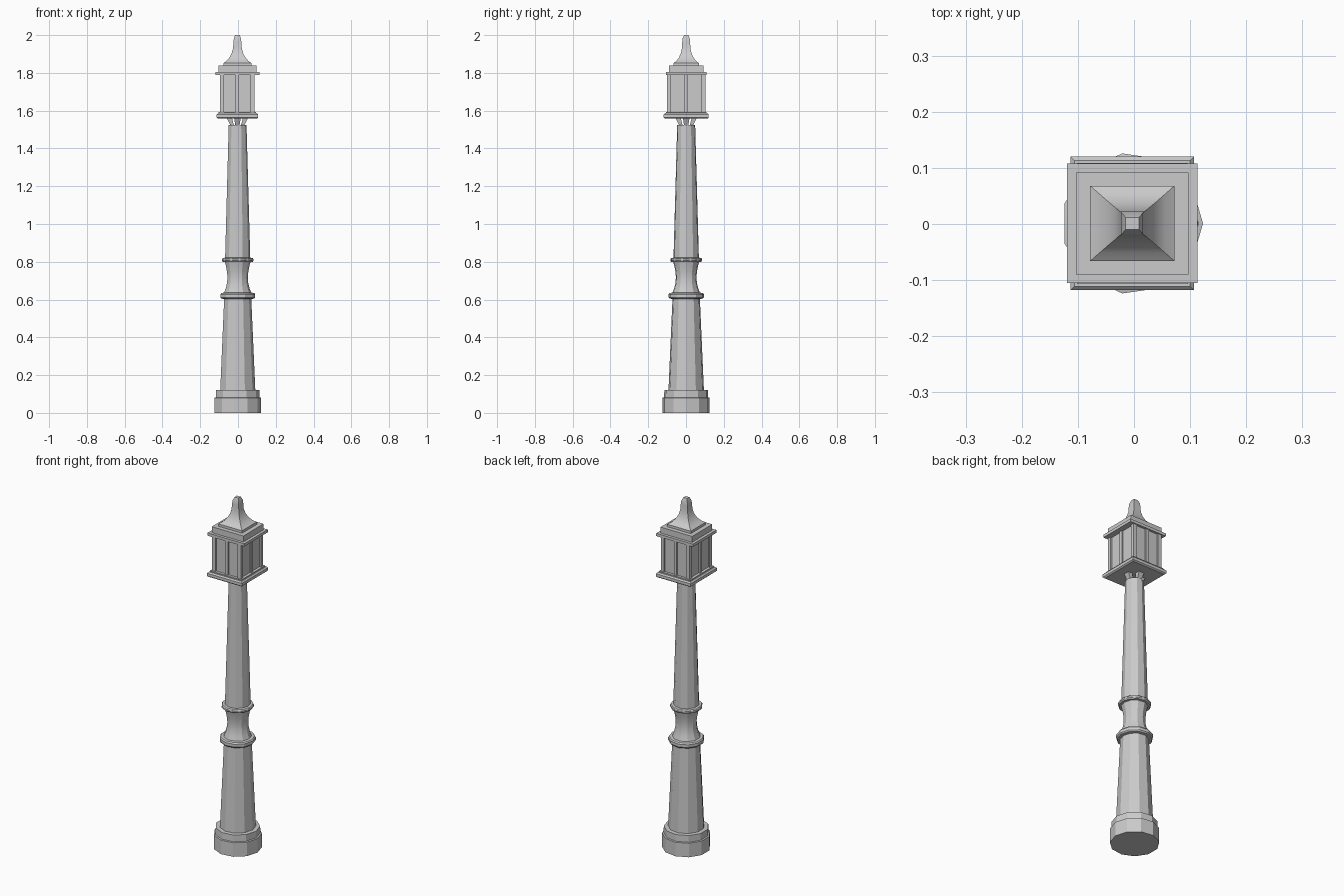
import bpy, bmesh, math

if "Cube" in bpy.data.objects:
    bpy.data.objects.remove(bpy.data.objects["Cube"])

CX, CY = -0.003, 0.001   # axis of the post


def finish(name, bm, smooth=28):
    bmesh.ops.recalc_face_normals(bm, faces=bm.faces)
    me = bpy.data.meshes.new(name)
    bm.to_mesh(me)
    bm.free()
    ob = bpy.data.objects.new(name, me)
    bpy.context.collection.objects.link(ob)
    ob.location = (CX, CY, 0)
    bpy.ops.object.select_all(action='DESELECT')
    ob.select_set(True)
    bpy.context.view_layer.objects.active = ob
    bpy.ops.object.shade_smooth_by_angle(angle=math.radians(smooth))
    return ob


def loft(name, rings, smooth=28):
    """Skin a stack of equal-length point rings and cap both ends."""
    bm = bmesh.new()
    loops = [[bm.verts.new(p) for p in r] for r in rings]
    n = len(loops[0])
    for a, b in zip(loops, loops[1:]):
        for i in range(n):
            j = (i + 1) % n
            bm.faces.new((a[i], a[j], b[j], b[i]))
    bm.faces.new(loops[0][::-1])
    bm.faces.new(loops[-1])
    return finish(name, bm, smooth)


def turned(name, profile, n=11):
    """Eleven-sided turned part from (radius, z) pairs."""
    return loft(name, [[(r * math.cos(2 * math.pi * i / n), r * math.sin(2 * math.pi * i / n), z)
                        for i in range(n)] for r, z in profile])


def square(name, profile, smooth=28):
    """Rectangular part from (half x, half y, z) triples."""
    return loft(name, [[(-x, -y, z), (x, -y, z), (x, y, z), (-x, y, z)]
                       for x, y, z in profile], smooth)


def box(name, x0, x1, y0, y1, z0, z1):
    return loft(name, [[(x0, y0, z), (x1, y0, z), (x1, y1, z), (x0, y1, z)] for z in (z0, z1)])


# Base and shaft
turned("base", [(.126, 0), (.126, .08), (.118, .082), (.117, .12), (.095, .121)])
turned("lower_shaft", [(.095, .115), (.073, .61)])
turned("lower_collar", [(.07, .603), (.089, .605), (.094, .612), (.094, .628), (.089, .635), (.07, .637)])
turned("waist", [(.076, .63), (.064, .66), (.057, .69), (.055, .72), (.058, .75), (.064, .78), (.072, .81)])
turned("upper_collar", [(.066, .798), (.081, .8), (.085, .806), (.085, .814), (.081, .82), (.066, .822)])
turned("upper_shaft", [(.068, .815), (.048, 1.525)])

# Four flared brackets carrying the lantern
for k in range(4):
    a = math.pi / 2 * k
    c, s = math.cos(a), math.sin(a)

    def ring(r0, r1, w, z):
        return [(c * r - s * t, s * r + c * t, z)
                for r, t in ((r0, -w), (r1, -w), (r1, w), (r0, w))]
    loft("bracket", [ring(.018, .036, .011, 1.52), ring(.030, .058, .018, 1.565)])

# Lantern floor
square("lantern_floor", [(.103, .112, 1.558), (.11, .119, 1.564), (.11, .119, 1.58), (.103, .112, 1.587)])
square("lantern_sill", [(.099, .108, 1.58), (.099, .108, 1.593)])

# Lantern body: panes with corner posts, mullions and rails
BX, BY, D, W = .091, .101, .008, .021
Z0, Z1 = 1.588, 1.795
square("panes", [(BX - D, BY - D, Z0), (BX - D, BY - D, Z1)])
for sx in (-1, 1):
    for sy in (-1, 1):
        xs = sorted((sx * BX, sx * (BX - W)))
        ys = sorted((sy * BY, sy * (BY - W)))
        box("corner_post", *xs, *ys, Z0, Z1)
for s in (-1, 1):
    xs = sorted((s * BX, s * (BX - 1.5 * D)))
    ys = sorted((s * BY, s * (BY - 1.5 * D)))
    box("front_mullion", -.009, .009, *ys, Z0, Z1)
    box("side_mullion", *xs, -.009, .009, Z0, Z1)

# Stepped roof and finial
square("cornice", [(.116, .1065, 1.788), (.116, .1065, 1.804)])
square("roof_step", [(.1, .091, 1.803), (.1, .091, 1.838)])
square("roof_spire", [(.075, .067, 1.837), (.075, .067, 1.852), (.058, .052, 1.863), (.042, .038, 1.882),
                      (.030, .028, 1.905), (.023, .022, 1.932), (.021, .021, 1.962),
                      (.019, .019, 1.982), (.012, .011, 2.0)])
